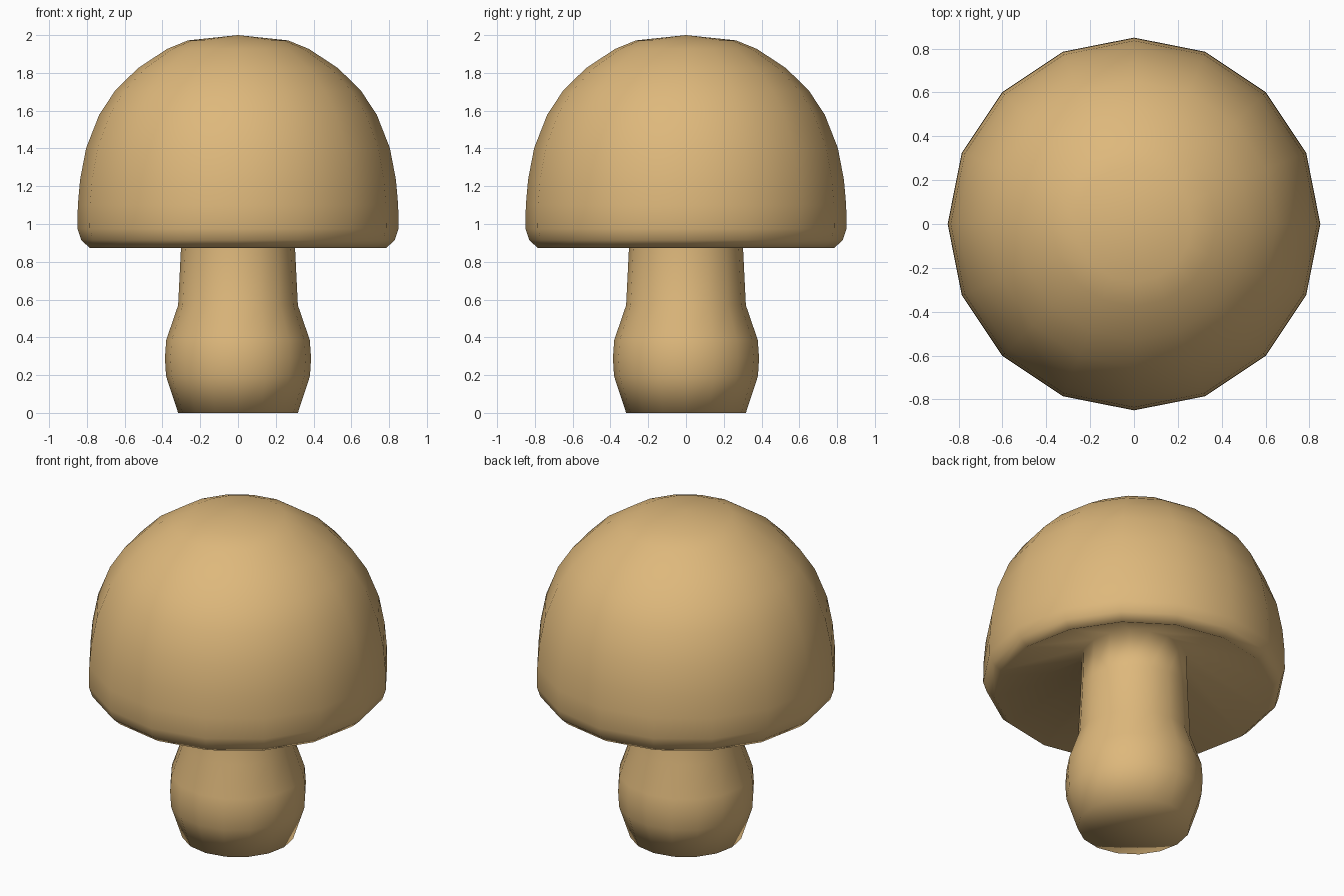
import bpy
import bmesh
import math

if "Cube" in bpy.data.objects:
    bpy.data.objects.remove(bpy.data.objects["Cube"])

SIDES = 16

# One tan material for the whole mushroom
tan = bpy.data.materials.new("warm_tan")
tan.diffuse_color = (0.73, 0.48, 0.2, 1.0)
tan.use_nodes = True
tan.node_tree.nodes["Principled BSDF"].inputs["Base Color"].default_value = tan.diffuse_color

# Half profiles (radius, height), from the ground up
stem = [(0.317, 0.0), (0.381, 0.195), (0.387, 0.29), (0.38, 0.386),
        (0.317, 0.57), (0.302, 0.873), (0.295, 1.1)]
cap = [(0.785, 0.873), (0.83, 0.915), (0.85, 0.975), (0.848, 1.1),
       (0.836, 1.235), (0.804, 1.402), (0.735, 1.578), (0.652, 1.704),
       (0.53, 1.825), (0.375, 1.927), (0.265, 1.972)]


def lathe(name, profile, bottom_z, top_z, material):
    """Revolve a profile around z and close both ends with a pole."""
    bm = bmesh.new()
    rings = []
    for r, z in profile:
        rings.append([bm.verts.new((r * math.cos(2 * math.pi * i / SIDES),
                                    r * math.sin(2 * math.pi * i / SIDES), z))
                      for i in range(SIDES)])
    bottom = bm.verts.new((0, 0, bottom_z))
    top = bm.verts.new((0, 0, top_z))
    for i in range(SIDES):
        j = (i + 1) % SIDES
        for a, b in zip(rings, rings[1:]):
            bm.faces.new((a[i], a[j], b[j], b[i]))
        bm.faces.new((bottom, rings[0][j], rings[0][i]))
        bm.faces.new((top, rings[-1][i], rings[-1][j]))
    for f in bm.faces:
        f.smooth = True
    mesh = bpy.data.meshes.new(name)
    bm.to_mesh(mesh)
    bm.free()
    mesh.materials.append(material)
    obj = bpy.data.objects.new(name, mesh)
    bpy.context.collection.objects.link(obj)
    return obj


# Stem, hollow underside and domed cap as one continuous smooth surface
lathe("mushroom", stem + cap, 0.0, 2.0, tan)
